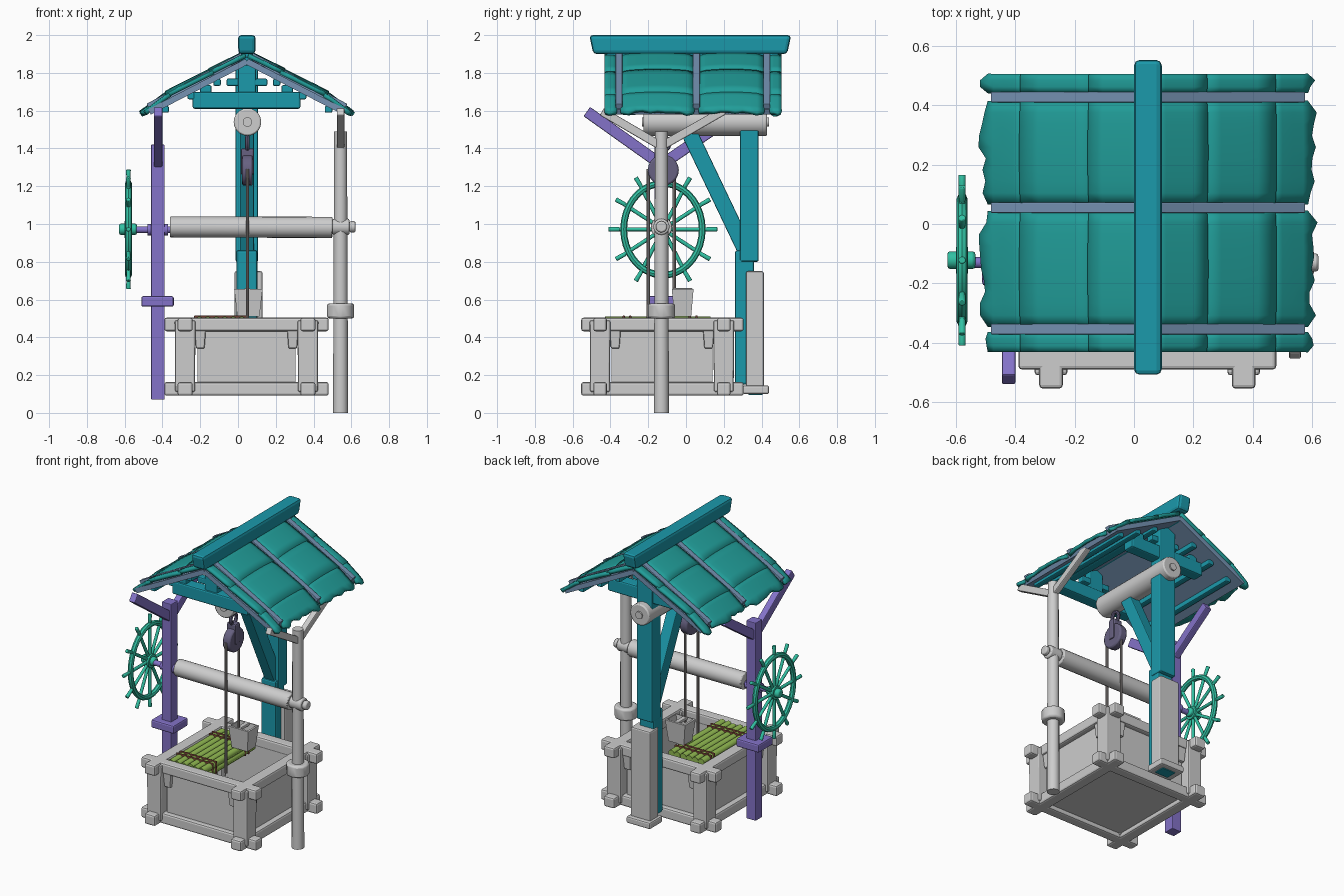
import bpy, bmesh, math, random
from mathutils import Vector, Matrix

random.seed(4)
if "Cube" in bpy.data.objects:
    bpy.data.objects.remove(bpy.data.objects["Cube"])


def material(name, *rgb):
    m = bpy.data.materials.new(name)
    m.use_nodes = True
    m.diffuse_color = (*rgb, 1)
    m.node_tree.nodes["Principled BSDF"].inputs["Base Color"].default_value = (*rgb, 1)
    return m


GREY = material("weathered grey", .61, .61, .61)
TEAL = material("teal tiles", .015, .34, .32)
BLUE = material("blue teal timber", .011, .32, .41)
SLATE = material("slate blue", .18, .29, .45)
PURPLE = material("purple timber", .23, .17, .58)
IRON = material("dark violet iron", .135, .12, .22)
GREEN = material("wheel green", .032, .54, .37)
BAMBOO = material("bamboo green", .29, .5, .085)
BROWN = material("brown binding", .25, .08, .05)
ROPE = material("rope grey", .32, .29, .28)


def finish(name, bm, mat, smooth=False, bevel=0):
    bmesh.ops.recalc_face_normals(bm, faces=bm.faces)
    me = bpy.data.meshes.new(name)
    bm.to_mesh(me)
    bm.free()
    me.materials.append(mat)
    ob = bpy.data.objects.new(name, me)
    bpy.context.collection.objects.link(ob)
    if bevel:
        mod = ob.modifiers.new("worn edges", "BEVEL")
        mod.width = bevel
        mod.segments = 2
    if smooth:
        bpy.ops.object.select_all(action="DESELECT")
        ob.select_set(True)
        bpy.context.view_layer.objects.active = ob
        bpy.ops.object.shade_smooth_by_angle(angle=math.radians(40))
    return ob


def box(name, x, y, z, mat, bevel=.008, taper=1):
    bm = bmesh.new()
    size = [b - a for a, b in (x, y, z)]
    mid = Vector([(a + b) / 2 for a, b in (x, y, z)])
    bmesh.ops.create_cube(bm, size=1)
    for v in bm.verts:
        k = taper if v.co.z < 0 else 1
        v.co = mid + Vector((v.co.x * size[0] * k, v.co.y * size[1] * k, v.co.z * size[2]))
    return finish(name, bm, mat, bevel=bevel)


def rod(name, p, q, r, mat, sides=16, r2=None, bevel=0):
    p, q = Vector(p), Vector(q)
    bm = bmesh.new()
    bmesh.ops.create_cone(bm, cap_ends=True, segments=sides, radius1=r,
                          radius2=r if r2 is None else r2, depth=(q - p).length)
    rot = (q - p).to_track_quat("Z", "Y").to_matrix().to_4x4()
    bm.transform(Matrix.Translation((p + q) / 2) @ rot)
    return finish(name, bm, mat, sides > 8, bevel)


def beam(name, p, q, wide, deep, mat, bevel=.006):
    """Rectangular timber from p to q, wide sideways and deep across."""
    p, q = Vector(p), Vector(q)
    d = (q - p).normalized()
    side = Vector((1, 0, 0)) if abs(d.x) < .1 else Vector((0, 1, 0))
    up = d.cross(side)
    bm = bmesh.new()
    bmesh.ops.create_cube(bm, size=1)
    for v in bm.verts:
        c = v.co.copy()
        v.co = (p + q) / 2 + side * c.x * wide + up * c.y * deep + (q - p) * c.z
    return finish(name, bm, mat, bevel=bevel)


def torus(name, centre, ry, rz, r, mat, seg=36):
    bm = bmesh.new()
    rings = []
    for i in range(seg):
        a = math.tau * i / seg
        rings.append([bm.verts.new((centre[0] + r * math.sin(b),
                                    centre[1] + (ry + r * math.cos(b)) * math.cos(a),
                                    centre[2] + (rz + r * math.cos(b)) * math.sin(a)))
                      for b in [math.tau * j / 8 for j in range(8)]])
    for i in range(seg):
        a, b = rings[i], rings[(i + 1) % seg]
        for j in range(8):
            k = (j + 1) % 8
            bm.faces.new((a[j], a[k], b[k], b[j]))
    return finish(name, bm, mat, True)


# Well box: corner posts, crossing rails, recessed panels, brackets and floor
XS, YS = ((-.28, 1), (.37, -1)), ((-.455, 1), (.2, -1))
h = .036
for x, sx in XS:
    for y, sy in YS:
        box("corner_post", (x - .055, x + .055), (y - .055, y + .055), (.11, .49), GREY, .01, .95)
        box("bracket", sorted((x + sx * .05, x + sx * .11)), (y - .03, y + .03),
            (.34, .44), GREY, .008, .75)
        box("bracket", (x - .03, x + .03), sorted((y + sy * .05, y + sy * .11)),
            (.34, .44), GREY, .008, .75)
for z in (.127, .468):
    for y, s in YS:
        box("cross_rail", (-.39, .48), (y - h, y + h), (z - h, z + h), GREY, .012)
    for x, s in XS:
        box("side_rail", (x - .04, x + .04), (-.555, .305), (z - h, z + h), GREY, .012)
for y, s in YS:
    y += s * .012
    box("end_panel", (-.215, .305), (y - .015, y + .015), (.1, .48), GREY, 0)
for x, s in XS:
    x += s * .012
    box("side_panel", (x - .015, x + .015), (-.395, .14), (.1, .48), GREY, 0)
box("well_floor", (-.27, .36), (-.44, .19), (.12, .14), GREY, 0)

# Bamboo lid: two layers of canes with bindings
for i in range(6):
    x = -.205 + i * .045
    for z in (.45, .488):
        rod("bamboo_cane", (x, -.42 + random.uniform(-.012, .012), z), (x, .13, z),
            .0235, BAMBOO, 10)
for y in (-.33, -.295, .02, .055):
    box("lid_binding", (-.232, .045), (y - .006, y + .006), (.43, .515), BROWN, .003)

# Left and right side posts with collars and forked arms
Y = -.13
box("left_post", (-.46, -.388), (Y - .036, Y + .036), (.07, 1.42), PURPLE, .004)
box("left_collar", (-.512, -.34), (Y - .078, Y + .078), (.562, .618), PURPLE, .01)
beam("left_front_arm", (-.423, Y + .02, 1.3), (-.423, -.525, 1.595), .046, .06, PURPLE)
beam("left_back_arm", (-.423, Y - .02, 1.3), (-.423, .2, 1.54), .046, .06, PURPLE)
rod("right_post", (.543, Y, 0), (.543, Y, 1.49), .04, GREY, 12, .034)
rod("right_collar", (.543, Y, .5), (.543, Y, .58), .073, GREY, 12, bevel=.012)
beam("right_front_arm", (.543, Y + .02, 1.4), (.543, -.445, 1.595), .04, .045, GREY)
beam("right_back_arm", (.543, Y - .02, 1.4), (.543, .2, 1.6), .04, .045, GREY)

# Winch drum and axle
rod("winch_drum", (-.36, Y, .985), (.5, Y, .982), .056, GREY, 20, bevel=.006)
rod("right_axle", (.48, Y, .985), (.61, Y, .985), .022, GREY)
rod("right_bearing", (.5, Y, .985), (.59, Y, .985), .043, GREY, bevel=.008)
rod("axle_cap", (.59, Y, .985), (.622, Y, .985), .03, GREY, bevel=.008)
rod("left_axle", (-.56, Y, .97), (-.34, Y, .97), .018, PURPLE)
rod("left_bearing", (-.48, Y, .97), (-.37, Y, .97), .03, PURPLE)

# Spoked hand wheel
WX, WY, WZ = -.58, -.122, .972
torus("wheel_rim", (WX, WY, WZ), .208, .243, .018, GREEN)
rod("wheel_hub", (WX - .05, WY, WZ), (WX + .045, WY, WZ), .03, GREEN, bevel=.01)
rod("hub_disc", (WX - .02, WY, WZ), (WX + .02, WY, WZ), .045, GREEN)
for i in range(12):
    a = math.tau * i / 12
    c, s = math.cos(a), math.sin(a)
    rod("wheel_spoke", (WX, WY, WZ), (WX, WY + .25 * c, WZ + .28 * s), .0105, GREEN, 10)
    rod("spoke_grip", (WX, WY + .23 * c, WZ + .26 * s),
        (WX, WY + .288 * c, WZ + .316 * s), .0115, GREEN, 10, .013, bevel=.004)

# Back mast, base sleeve and brace
CX = .047
box("mast", (CX - .06, CX + .06), (.285, .385), (.8, 1.86), BLUE, .01)
box("mast_foot", (CX - .055, CX + .055), (.26, .36), (.15, .86), BLUE, .01)
box("mast_heel", (CX - .04, CX + .06), (.33, .405), (.094, .14), BLUE, .004)
box("base_sleeve", (-.018, .13), (.318, .412), (.12, .75), GREY, .01)
box("base_plinth", (-.035, .145), (.3, .44), (.1, .145), GREY, .01)
beam("brace", (CX, .31, .87), (CX, .0, 1.52), .075, .085, BLUE)

# Roller, pulley, ropes and bucket
rod("roller", (.05, -.225, 1.54), (.05, .43, 1.54), .073, GREY, 20, bevel=.008)
for y in (-.228, .433):
    rod("roller_pin", (.05, y - .006, 1.54), (.05, y + .006, 1.54), .025, GREY)
rod("pulley_wheel", (.022, -.12, 1.285), (.078, -.12, 1.285), .082, IRON, 20, bevel=.01)
box("pulley_shackle", (.015, .085), (-.145, -.095), (1.26, 1.4), IRON, .01)
torus("pulley_ring", (.05, -.12, 1.425), .03, .035, .012, IRON, 20)
for y, low in ((-.2, .4), (-.062, .62)):
    rod("rope", (.05, y, low), (.05, y, 1.29), .0085, ROPE, 8)
bucket = box("bucket", (-.02, .13), (-.075, .04), (.51, .655), GREY, 0, .78)
bm = bmesh.new()
bm.from_mesh(bucket.data)
bmesh.ops.delete(bm, geom=[f for f in bm.faces if f.normal.z > .9], context="FACES")
bm.to_mesh(bucket.data)
bm.free()
wall = bucket.modifiers.new("wall", "SOLIDIFY")
wall.thickness = .015
box("bucket_handle", (.035, .065), (-.07, .035), (.64, .66), GREY, .004)

# Roof: puffy overlapping tile courses with ragged eaves, slate lining and battens
BANDS = ((-.43, -.367), (-.345, .042), (.068, .413), (.444, .504))
COURSES = ((0, .34), (.31, .76), (.73, 1))


def slope(s, t, y, lift):
    return Vector((.047 + s * (.55 * t + .25 * lift), y, 1.865 - .285 * t + lift))


for s in (-1, 1):
    for y0, y1 in BANDS:
        n = max(3, round((y1 - y0) / .04))
        puff = .016 if n > 3 else .004
        for t0, t1 in COURSES:
            bm = bmesh.new()
            rows = []
            for k in (0, .25, .5, .75, 1):
                t = t0 + (t1 - t0) * k
                row = []
                for i in range(n + 1):
                    lift = .026 + .005 * k + puff * math.sin(math.pi * i / n) ** .5
                    lift -= .032 * max(0, t - .75) / .25
                    rag = random.uniform(-.03, .025) if t == 1 else 0
                    if t == 1 and i in (0, n):
                        rag = -.03
                    row.append(bm.verts.new(slope(s, t + rag, y0 + (y1 - y0) * i / n, lift)))
                rows.append(row)
            for a, b in zip(rows, rows[1:]):
                for i in range(n):
                    bm.faces.new((a[i], a[i + 1], b[i + 1], b[i]))
            tiles = finish("roof_tiles", bm, TEAL, True)
            m = tiles.modifiers.new("tile thickness", "SOLIDIFY")
            m.thickness, m.offset = .022, 0
    beam("roof_lining", slope(s, 0, .035, -.004), slope(s, .94, .035, -.004),
         .934, .032, SLATE, 0)
    for y in (-.355, .055, .428):
        beam("roof_batten", slope(s, 0, y, .032), slope(s, .94, y, .022), .036, .038, SLATE, .004)
    # Purlins under each slope
    for t in (.3, .55, .8):
        p = slope(s, t, 0, -.03)
        box("purlin", (p.x - .02, p.x + .02), (-.37, .45), (p.z - .018, p.z + .018), BLUE)

# Tie beams, king posts, side beams and flared ridge
for y in (-.33, .335):
    box("tie_beam", (-.24, .33), (y - .04, y + .04), (1.61, 1.7), BLUE, .01)
    box("collar_beam", (-.06, .155), (y - .025, y + .025), (1.73, 1.77), BLUE)
    box("king_post", (.0, .095), (y - .03, y + .03), (1.69, 1.86), BLUE)
for x in (-.17, .26):
    box("side_beam", (x - .03, x + .03), (-.36, .37), (1.69, 1.735), BLUE)
box("ridge_beam", (.0, .094), (-.512, .557), (1.9, 2), BLUE, .018, .96)
box("ridge_bed", (.015, .079), (-.42, .49), (1.84, 1.91), BLUE)
